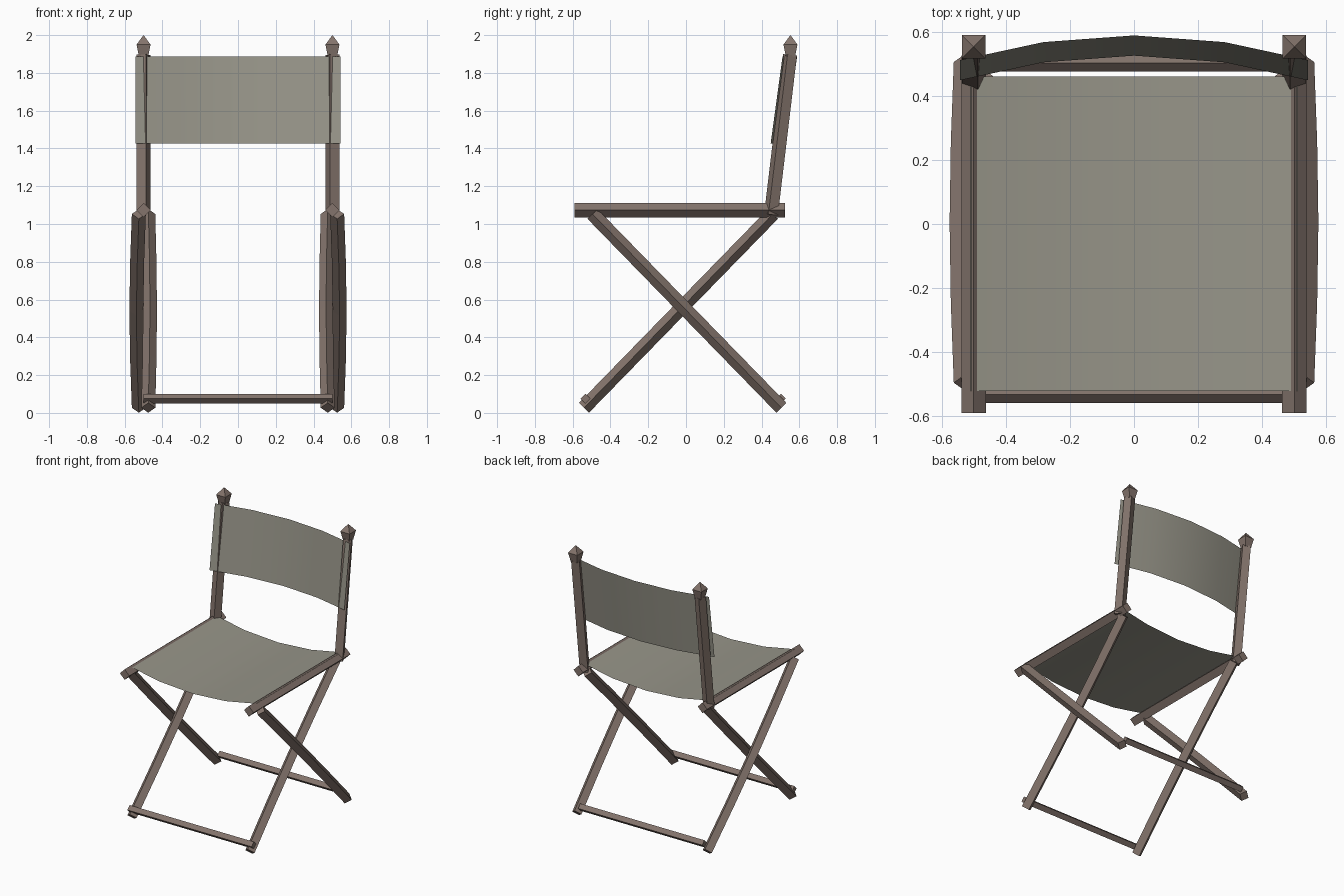
import bpy, math
from mathutils import Vector

if "Cube" in bpy.data.objects:
    bpy.data.objects.remove(bpy.data.objects["Cube"])


def material(name, col):
    m = bpy.data.materials.new(name)
    m.diffuse_color = (*col, 1)
    m.use_nodes = True
    m.node_tree.nodes["Principled BSDF"].inputs["Base Color"].default_value = m.diffuse_color
    return m


WOOD = material("wood", (0.23, 0.175, 0.15))
CANVAS = material("canvas", (0.31, 0.30, 0.25))


def make(name, verts, faces, mat, smooth=False):
    me = bpy.data.meshes.new(name)
    me.from_pydata(verts, [], faces)
    me.materials.append(mat)
    for p in me.polygons:
        p.use_smooth = smooth
    ob = bpy.data.objects.new(name, me)
    bpy.context.collection.objects.link(ob)
    return ob


def beam(name, pts, radii, side):
    """Four-sided stick along pts; one corner points towards side."""
    pts = [Vector(p) for p in pts]
    if not isinstance(radii, (list, tuple)):
        radii = [radii] * len(pts)
    d = (pts[-1] - pts[0]).normalized()
    u = Vector(side)
    u = (u - d * u.dot(d)).normalized()
    v = d.cross(u)
    verts = [p + (u * math.cos(k * math.pi / 2) + v * math.sin(k * math.pi / 2)) * r
             for p, r in zip(pts, radii) for k in range(4)]
    faces = [(3, 2, 1, 0)]
    for i in range(len(pts) - 1):
        for k in range(4):
            a, b = i * 4 + k, i * 4 + (k + 1) % 4
            faces.append((a, b, b + 4, a + 4))
    n = len(verts)
    faces.append((n - 4, n - 3, n - 2, n - 1))
    return make(name, verts, faces, WOOD)


def sheet(name, edge_a, edge_b):
    n = len(edge_a)
    faces = [(i, i + 1, n + i + 1, n + i) for i in range(n - 1)]
    return make(name, edge_a + edge_b, faces, CANVAS, True)


def bowed(x_end, x_mid, y0, y1, z0=0.027, z1=1.053, n=4):
    """Leg path that bulges sideways at the crossing."""
    out = []
    for i in range(n + 1):
        t = i / n
        x = x_end + (x_mid - x_end) * math.sin(math.pi * t)
        out.append((x, y0 + (y1 - y0) * t, z0 + (z1 - z0) * t))
    return out


for s, tag in ((-1, "left"), (1, "right")):
    # seat rail and the two crossing legs
    beam(f"seat_rail_{tag}", [(s * 0.5, -0.59, 1.073), (s * 0.5, 0.525, 1.073)], 0.038, (1, 0, 0))
    beam(f"outer_leg_{tag}", bowed(s * 0.525, s * 0.538, 0.505, -0.495), 0.037, (1, 0, 0))
    beam(f"inner_leg_{tag}", bowed(s * 0.475, s * 0.466, -0.54, 0.46), 0.037, (1, 0, 0))
    # back post, turned slightly about its length
    beam(f"back_post_{tag}", [(s * 0.5, 0.45, 1.05), (s * 0.5, 0.551, 1.895)], 0.039,
         (-s * 0.35, -0.94, 0))
    # pointed finial
    beam(f"finial_{tag}", [(s * 0.5, 0.553, 1.885), (s * 0.5, 0.553, 1.95), (s * 0.5, 0.553, 2.0)],
         [0.034, 0.052, 0.0005], (1, 1, 0))

# floor crossbars
for name, y in (("front_crossbar", -0.532), ("back_crossbar", 0.502)):
    beam(name, [(-0.5, y, 0.075), (0.5, y, 0.075)], 0.026, (0, 1, 0))

# sagging seat cloth
seat = [(0.51 * t, 1.104 - 0.064 * (1 - t * t)) for t in (-1, -0.52, 0, 0.52, 1)]
sheet("seat_cloth", [(x, -0.52, z) for x, z in seat], [(x, 0.46, z) for x, z in seat])

# curved, leaning back cloth
back = [(0.543 * t, 0.525 - 0.077 * t * t) for t in (-1, -0.52, 0, 0.52, 1)]
sheet("back_cloth", [(x, y, 1.425) for x, y in back], [(x, y + 0.063, 1.887) for x, y in back])
